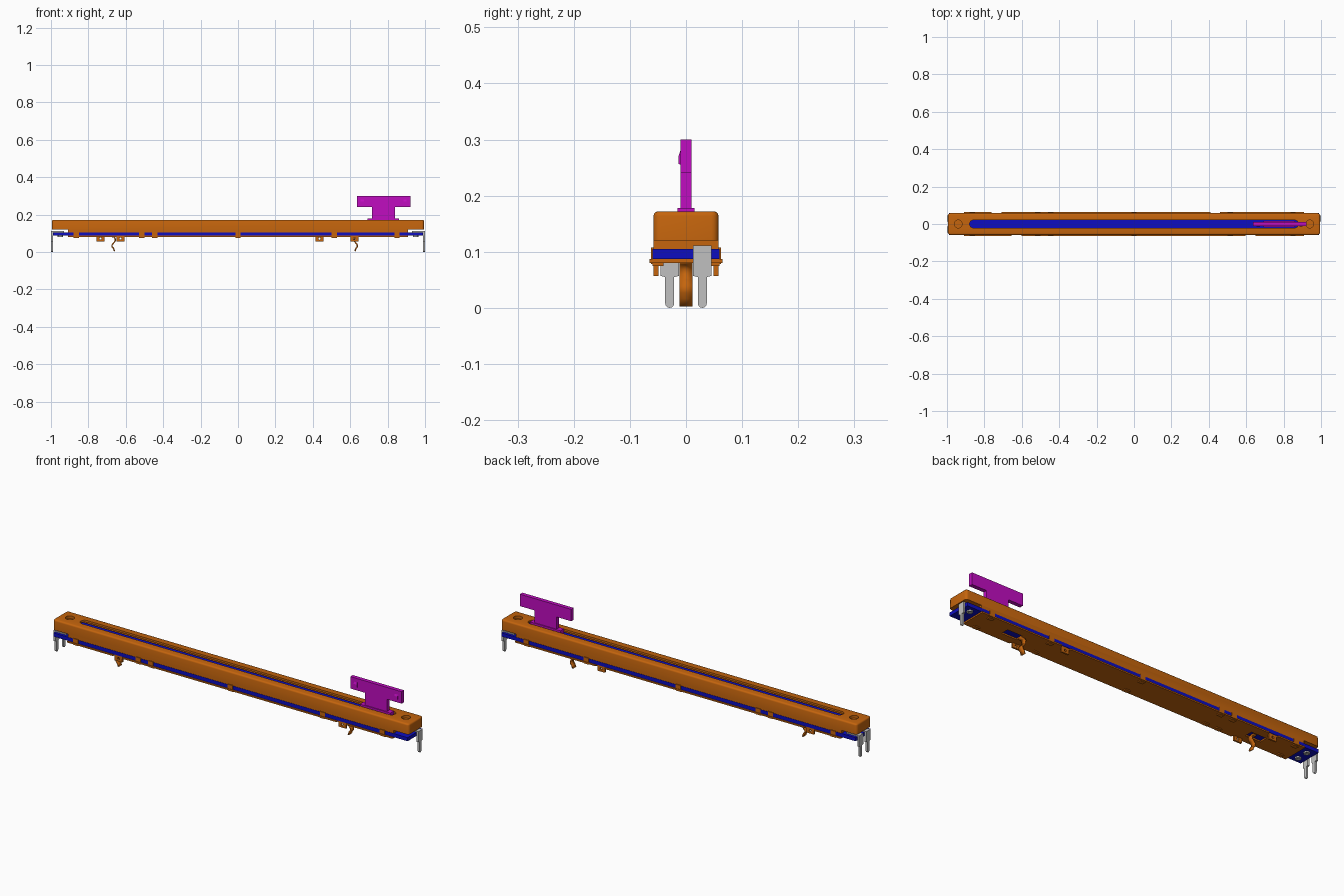
import bpy, bmesh, math
from mathutils import Vector

old = bpy.data.objects.get("Cube")
if old:
    bpy.data.objects.remove(old, do_unlink=True)


def material(name, rgb):
    m = bpy.data.materials.new(name)
    m.use_nodes = True
    m.diffuse_color = (*rgb, 1)
    m.node_tree.nodes["Principled BSDF"].inputs["Base Color"].default_value = (*rgb, 1)
    return m


ORANGE = material("orange", (0.56, 0.13, 0.004))
BLUE = material("blue", (0.004, 0.004, 0.53))
MAGENTA = material("magenta", (0.53, 0.004, 0.53))
GREY = material("grey", (0.53, 0.53, 0.53))


def finish(name, bm, mat):
    bmesh.ops.recalc_face_normals(bm, faces=bm.faces)
    me = bpy.data.meshes.new(name)
    bm.to_mesh(me)
    bm.free()
    ob = bpy.data.objects.new(name, me)
    bpy.context.scene.collection.objects.link(ob)
    if mat:
        me.materials.append(mat)
    return ob


def box(name, x, y, z, mat=None):
    """Box from (min, max) pairs."""
    bm = bmesh.new()
    bmesh.ops.create_cube(bm, size=1)
    for v in bm.verts:
        v.co = Vector([a + (b - a) * (c + 0.5) for c, (a, b) in zip(v.co, (x, y, z))])
    return finish(name, bm, mat)


def prism(name, pts, axis, lo, hi, mat=None):
    """Extrude a 2D outline along one axis from lo to hi."""
    bm = bmesh.new()
    vs = []
    for p in pts:
        c = list(p)
        c.insert(axis, lo)
        vs.append(bm.verts.new(c))
    f = bm.faces.new(vs)
    new = bmesh.ops.extrude_face_region(bm, geom=[f])["geom"]
    d = Vector((0, 0, 0))
    d[axis] = hi - lo
    bmesh.ops.translate(bm, vec=d, verts=[g for g in new if isinstance(g, bmesh.types.BMVert)])
    return finish(name, bm, mat)


def circle(u, v, r, n=20):
    return [(u + r * math.cos(math.tau * i / n), v + r * math.sin(math.tau * i / n)) for i in range(n)]


def cut(ob, cutters):
    for c in cutters:
        mod = ob.modifiers.new("cut", "BOOLEAN")
        mod.operation = "DIFFERENCE"
        mod.solver = "EXACT"
        mod.object = c
        c.hide_render = True
        bpy.context.view_layer.objects.active = ob
        bpy.ops.object.modifier_apply(modifier=mod.name)
        bpy.data.objects.remove(c, do_unlink=True)


def smooth(ob):
    bpy.ops.object.select_all(action="DESELECT")
    ob.select_set(True)
    bpy.context.view_layer.objects.active = ob
    bpy.ops.object.shade_smooth_by_angle(angle=math.radians(35))


# Long cover with rounded corners and top edge
cover = box("cover", (-0.995, 0.995), (-0.058, 0.058), (0.105, 0.172), ORANGE)
bm = bmesh.new()
bm.from_mesh(cover.data)
upright = [e for e in bm.edges if abs(e.verts[0].co.z - e.verts[1].co.z) > 0.01]
bmesh.ops.bevel(bm, geom=upright, offset=0.013, segments=4, profile=0.5, affect="EDGES")
rim = [e for e in bm.edges if all(v.co.z > 0.17 for v in e.verts)]
bmesh.ops.bevel(bm, geom=rim, offset=0.008, segments=3, profile=0.5, affect="EDGES")
bm.to_mesh(cover.data)
bm.free()

# Slot, hollow inside, raised ends and round end recesses
slot = []
for s in (1, -1):
    slot += [(s * (0.858 + 0.021 * math.cos(a)), s * 0.021 * math.sin(a))
             for a in [math.pi * (i / 8 - 0.5) for i in range(9)]]
cut(cover, [
    box("cavity", (-0.9, 0.9), (-0.05, 0.05), (0.09, 0.162)),
    prism("slot_cutter", slot, 2, 0.15, 0.19),
    box("end_cutter_a", (0.91, 1.1), (-0.1, 0.1), (0.08, 0.12)),
    box("end_cutter_b", (-1.1, -0.91), (-0.1, 0.1), (0.08, 0.12)),
    prism("hole_cutter_a", circle(0.94, 0, 0.021), 2, 0.158, 0.19),
    prism("hole_cutter_b", circle(-0.94, 0, 0.021), 2, 0.158, 0.19),
])
smooth(cover)

# Blue circuit board and inner track
box("board", (-0.99, 0.99), (-0.0595, 0.0595), (0.087, 0.105), BLUE)
box("inner_track", (-0.89, 0.89), (-0.03, 0.03), (0.104, 0.152), BLUE)

# Bottom plate with windows, and notches where mounting tabs fold down
TABS = [(-0.628, -1), (0.623, -1), (-0.735, 1), (0.435, 1)]
plate = box("bottom_plate", (-0.91, 0.91), (-0.065, 0.065), (0.080, 0.087), ORANGE)
cutters = [box("window", (min(s * 0.645, s * 0.73), max(s * 0.645, s * 0.73)),
               (-0.02, 0.02), (0.06, 0.1)) for s in (1, -1)]
for x, s in TABS:
    ys = sorted((s * 0.0575, s * 0.1))
    cutters.append(box("notch", (x - 0.026, x + 0.026), ys, (0.06, 0.1)))
cut(plate, cutters)

# Mounting tabs with a small hole
for x, s in TABS:
    ys = sorted((s * 0.049, s * 0.0575))
    tab = box("mounting_tab", (x - 0.021, x + 0.021), ys, (0.057, 0.084), ORANGE)
    cut(tab, [prism("tab_hole", circle(x, 0.071, 0.006, 12), 1, -0.1, 0.1)])

# Crimp tabs that fold from the cover sides under the plate
for x in (-0.865, -0.515, -0.445, 0.0, 0.515, 0.85):
    for s in (1, -1):
        box("crimp_side", (x - 0.014, x + 0.014), sorted((s * 0.056, s * 0.062)), (0.078, 0.108), ORANGE)
        box("crimp_fold", (x - 0.014, x + 0.014), sorted((s * 0.040, s * 0.060)), (0.075, 0.081), ORANGE)

# Curled spring hooks under the plate
PATH = [(0.645, 0.083), (0.628, 0.080), (0.621, 0.070), (0.622, 0.058), (0.630, 0.048),
        (0.638, 0.038), (0.638, 0.028), (0.630, 0.018), (0.625, 0.004)]
for s in (1, -1):
    x_shift = 0 if s == 1 else -0.035
    bm = bmesh.new()
    rows = [[bm.verts.new((s * x + x_shift, y, z)) for y in (-0.012, 0.012)] for x, z in PATH]
    for a, b in zip(rows, rows[1:]):
        bm.faces.new((a[0], a[1], b[1], b[0]))
    hook = finish("spring_hook", bm, ORANGE)
    mod = hook.modifiers.new("thickness", "SOLIDIFY")
    mod.thickness = 0.007
    mod.offset = 0
    smooth(hook)

# Contact legs, one at the +x end and two at the -x end
for s, yc in ((1, 0.029), (-1, 0.029), (-1, -0.029)):
    w, n = 0.0165, 0.008
    outline = [(yc + n * math.cos(a), 0.008 + 0.008 * math.sin(a))
               for a in [math.pi * (1 + i / 6) for i in range(7)]]
    outline += [(yc + n, 0.055), (yc + w, 0.057), (yc + w, 0.111), (yc - w, 0.111),
                (yc - w, 0.057), (yc - n, 0.055)]
    prism("contact_leg", outline, 0, *sorted((s * 0.99, s)), GREY)
    box("contact_foot", sorted((s * 0.93, s * 0.995)), (yc - w, yc + w), (0.105, 0.111), GREY)
    ring = prism("rivet_ring", circle(s * 0.95, yc, 0.014), 2, 0.081, 0.088, GREY)
    cut(ring, [prism("rivet_hole", circle(s * 0.95, yc, 0.007, 12), 2, 0.07, 0.085)])

# Sliding lever: T-shaped blade, base and grip nubs
blade = [(0.717, 0.14), (0.84, 0.14), (0.84, 0.24), (0.922, 0.24),
         (0.922, 0.30), (0.635, 0.30), (0.635, 0.24), (0.717, 0.24)]
prism("lever_blade", blade, 1, -0.01, 0.01, MAGENTA)
box("lever_base", (0.692, 0.862), (-0.015, 0.015), (0.15, 0.178), MAGENTA)
for x in (0.665, 0.893):
    nub = [(-0.009, 0.255), (-0.0135, 0.257), (-0.0135, 0.27), (-0.009, 0.283)]
    prism("lever_nub", nub, 0, x - 0.009, x + 0.009, MAGENTA)
